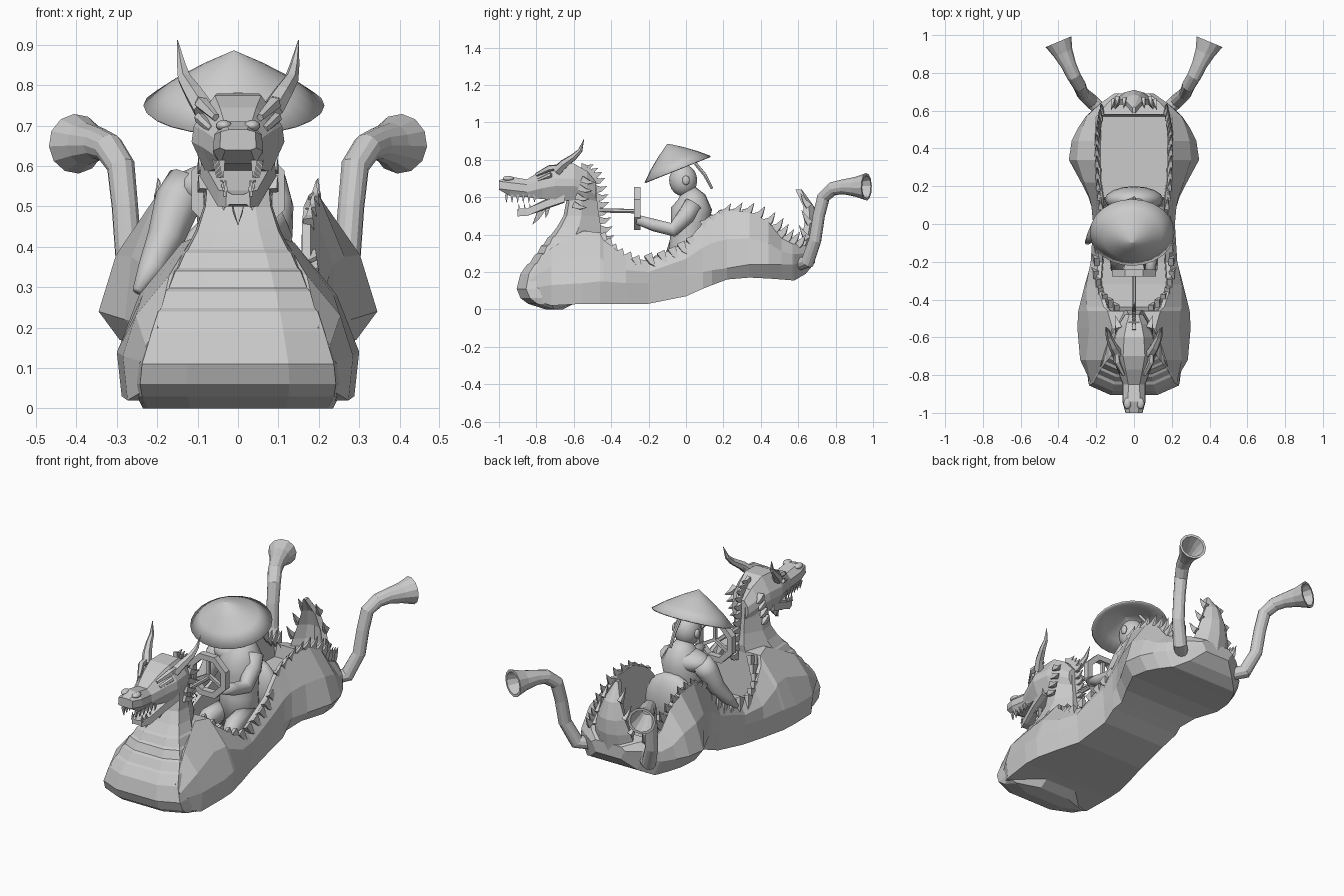
import bpy, bmesh, math
from mathutils import Vector, Matrix

cube = bpy.data.objects.get("Cube")
if cube:
    bpy.data.objects.remove(cube, do_unlink=True)

grey = bpy.data.materials.new("plain_grey")
grey.use_nodes = True
grey.diffuse_color = (0.6, 0.6, 0.6, 1)
grey.node_tree.nodes["Principled BSDF"].inputs["Base Color"].default_value = (0.6, 0.6, 0.6, 1)


def finish(name, bm, smooth=False):
    bmesh.ops.remove_doubles(bm, verts=bm.verts, dist=0.0005)
    bmesh.ops.recalc_face_normals(bm, faces=bm.faces)
    mesh = bpy.data.meshes.new(name)
    bm.to_mesh(mesh)
    bm.free()
    mesh.materials.append(grey)
    obj = bpy.data.objects.new(name, mesh)
    bpy.context.collection.objects.link(obj)
    if smooth:
        mesh.polygons.foreach_set("use_smooth", [True] * len(mesh.polygons))
    return obj


def add_loft(bm, rings, caps=True):
    loops = [[bm.verts.new(p) for p in ring] for ring in rings]
    n = len(loops[0])
    for a, b in zip(loops, loops[1:]):
        for i in range(n):
            j = (i + 1) % n
            bm.faces.new((a[i], a[j], b[j], b[i]))
    if caps:
        bm.faces.new(loops[0][::-1])
        bm.faces.new(loops[-1])


def loft(name, rings, smooth=False):
    bm = bmesh.new()
    add_loft(bm, rings)
    return finish(name, bm, smooth)


def tube_rings(path, radii, n=8):
    """Rings along a path; each ring carries on the frame of the one before."""
    pts = [Vector(p) for p in path]
    rings, side = [], None
    for i, p in enumerate(pts):
        t = (pts[min(i + 1, len(pts) - 1)] - pts[max(i - 1, 0)]).normalized()
        side = t.orthogonal().normalized() if side is None else (side - t * side.dot(t)).normalized()
        up = side.cross(t)
        rings.append([p + radii[i] * (side * math.cos(k * math.tau / n) + up * math.sin(k * math.tau / n))
                      for k in range(n)])
    return rings


def tube(name, path, radii, n=8, smooth=False):
    return loft(name, tube_rings(path, radii, n), smooth)


def scaled(ring, factor):
    centre = sum(ring, Vector()) / len(ring)
    return [centre + (p - centre) * factor for p in ring]


def ellipsoid(name, centre, size):
    bm = bmesh.new()
    bmesh.ops.create_uvsphere(bm, u_segments=16, v_segments=10, radius=1,
                              matrix=Matrix.Translation(centre) @ Matrix.Diagonal((*size, 1)))
    return finish(name, bm, True)


def spikes(name, items, flat=1.0):
    """Each item is base, tip and base radius; flat thins the spikes across x."""
    bm = bmesh.new()
    for base, tip, r in items:
        base, tip = Vector(base), Vector(tip)
        bend = base.lerp(tip, 0.5) - Vector((0, 0, r * 0.3))
        rings = tube_rings([base, bend, tip], [r, r * 0.6, 0.001], 4)
        for ring, c in zip(rings, (base, bend, tip)):
            for p in ring:
                p.x = c.x + (p.x - c.x) * flat
        add_loft(bm, rings)
    return finish(name, bm)


def along(path, count):
    """Even points on a polyline."""
    pts = [Vector(p) for p in path]
    for k in range(count):
        s = k / (count - 1) * (len(pts) - 1)
        i = min(int(s), len(pts) - 2)
        yield pts[i].lerp(pts[i + 1], s - i)


def mirrored(half, make):
    return [make(u, v) for u, v in half] + [make(-u, v) for u, v in reversed(half)]


# Hull: sections along y, with a sunken cockpit and a sunken rear bay
def hull_ring(y, w, zb, zm, tw, zt, floor):
    iw = tw * 0.88
    base = w * (0.96 if y < 0.1 else 0.85)
    half = [(base, zb), (w, zm), (w * 0.55 + tw * 0.45 + 0.02, (zm + zt) / 2),
            (tw, zt), (iw, zt), (iw * 0.97, floor), (iw * 0.4, floor)]
    return mirrored(half, lambda x, z: Vector((x, y, z)))


hull_rows = [
    (-0.84, .215, .06, .11, .20, .20, .20), (-0.72, .285, .02, .13, .17, .33, .33),
    (-0.55, .30, .03, .14, .115, .42, .42), (-0.46, .295, .03, .15, .14, .41, .41),
    (-0.44, .29, .03, .15, .16, .37, .16), (-0.32, .26, .03, .14, .20, .28, .15),
    (-0.20, .225, .03, .14, .19, .26, .15), (0.0, .21, .07, .18, .18, .36, .18),
    (0.09, .225, .11, .20, .18, .46, .22), (0.14, .24, .13, .21, .185, .50, .28),
    (0.22, .28, .16, .22, .20, .53, .28), (0.34, .345, .17, .24, .205, .52, .28),
    (0.44, .33, .165, .24, .205, .47, .28), (0.51, .295, .16, .24, .205, .38, .28),
    (0.57, .255, .155, .24, .20, .35, .28), (0.58, .245, .155, .24, .19, .35, .35),
    (0.64, .17, .19, .26, .14, .34, .34), (0.69, .09, .25, .28, .08, .32, .32)]
loft("hull", [hull_ring(*r) for r in hull_rows])
ellipsoid("seat_back", (0, .13, .34), (.155, .07, .16))


# Chest and neck: stepped belly bands rising to the head
def neck_ring(z, w, front, back):
    c = (front + back) / 2
    half = [(w * 0.5, front), (w * 0.95, front + w * 0.2), (w, c), (w * 0.4, back)]
    return mirrored(half, lambda x, y: Vector((x, y, z)))


neck_rows = [(0, .235, -.75, -.66), (.03, .25, -.845, -.6), (.06, .255, -.885, -.58), (.11, .25, -.905, -.55),
             (.19, .225, -.885, -.5)]
for z, w, y in [(.24, .2, -.84), (.29, .18, -.80), (.34, .155, -.765), (.385, .13, -.73)]:
    neck_rows += [(z, w + 0.008, y - 0.01, -.47), (z + 0.008, w, y + 0.005, -.46)]
neck_rows += [(.44, .105, -.69, -.455), (.50, .085, -.655, -.465), (.58, .078, -.64, -.475),
              (.66, .08, -.66, -.48), (.73, .07, -.68, -.52)]
loft("chest_and_neck", [neck_ring(*r) for r in neck_rows])


# Head and jaw
def head_ring(y, w, lo, hi):
    mid = (lo + hi) / 2
    half = [(w * 0.7, lo), (w, mid - 0.02), (w * 0.95, mid + 0.02), (w * 0.5, hi)]
    return mirrored(half, lambda x, z: Vector((x, y, z)))


head_rows = [(-.48, .05, .58, .68), (-.53, .08, .58, .74), (-.60, .105, .58, .78), (-.70, .115, .585, .775),
             (-.77, .09, .59, .745), (-.85, .06, .60, .695), (-.94, .062, .605, .71), (-1.0, .045, .64, .69)]
loft("head", [head_ring(*r) for r in head_rows])
jaw_rows = [(-.65, .095, .57, .62), (-.75, .075, .535, .59), (-.85, .05, .50, .54), (-.90, .03, .505, .53)]
loft("lower_jaw", [head_ring(*r) for r in jaw_rows])

teeth, cheeks = [], []
for s in (-1, 1):
    tag = "left" if s > 0 else "right"
    tube("horn_" + tag, [(s * .085, -.69, .74), (s * .11, -.65, .78), (s * .132, -.60, .815),
                         (s * .14, -.565, .85), (s * .15, -.545, .912)], [.028, .024, .018, .012, .001], 6)
    tube("brow_" + tag, [(s * .055, -.80, .72), (s * .09, -.73, .755), (s * .095, -.64, .765)],
         [.01, .018, .01], 5)
    tube("eye_" + tag, [(s * .065, -.79, .69), (s * .096, -.72, .72)], [.01, .014], 6)
    ellipsoid("nostril_" + tag, (s * .035, -.95, .70), (.02, .03, .014))
    for k in range(6):
        y = -.96 + k * 0.03
        teeth.append(((s * (.04 + k * .003), y, .615), (s * (.037 + k * .003), y, .57), .011))
        teeth.append(((s * (.03 + k * .004), y + .07, .525), (s * (.03 + k * .004), y + .065, .565), .01))
    for k in range(4):
        z = .56 + k * 0.045
        cheeks.append(((s * .08, -.60 + k * .015, z), (s * .1, -.53 + k * .015, z - .015), .025))
spikes("teeth", teeth)
spikes("cheek_fins", cheeks)
spikes("beard", [((0, -.77, .54), (0, -.82, .455), .028), ((.04, -.74, .55), (.035, -.75, .49), .02),
                 ((-.04, -.74, .55), (-.035, -.75, .49), .02)])

# Spines: mane, cockpit rim and rear ridge
mane_path = [(0, -.56, .76), (0, -.50, .71), (0, -.48, .6), (0, -.47, .5), (0, -.45, .38)]
spikes("mane", [(p, p + Vector((0, .065, .015)), .032) for p in along(mane_path, 11)], 0.5)
rim, ridge = [], []
for s in (-1, 1):
    rim_path = [(s * .09, -.45, .40), (s * .17, -.38, .32), (s * .20, -.27, .275), (s * .19, -.1, .31),
                (s * .18, .02, .38)]
    rim += [(p, p + Vector((s * .025, .04, -.06)), .032) for p in along(rim_path, 11)]
    ridge_path = [(s * .175, .09, .45), (s * .19, .2, .51), (s * .195, .34, .51), (s * .195, .46, .44),
                  (s * .185, .52, .37), (s * .17, .59, .34)]
    ridge += [(p, p + Vector((s * .005, .05, .06)), .036) for p in along(ridge_path, 12)]
spikes("rim_spines", rim, 0.6)
spikes("ridge_spines", ridge, 0.5)

# Tail: curved pointed shell with spines on its edges
tail_rings, tail_spines = [], []
for z, w, y in [(.28, .13, .67), (.38, .11, .69), (.46, .085, .69), (.55, .05, .665), (.64, .008, .60)]:
    outer = [Vector((w * t, y + .02 - w * .55 * t * t, z)) for t in (-1, -.5, 0, .5, 1)]
    inner = [p + Vector((-p.x * .15, -.03, 0)) for p in reversed(outer)]
    tail_rings.append(outer + inner)
    if z < .6:
        tail_spines += [(p, p + Vector((p.x * .1, -.045, .07)), .025) for p in (outer[0], outer[4])]
loft("tail", tail_rings)
spikes("tail_spines", tail_spines, 0.6)

# Exhaust pipes with flared hollow ends
for s in (-1, 1):
    path = [(.15, .58, .235), (.225, .65, .255), (.27, .69, .37), (.28, .71, .50), (.29, .735, .60),
            (.32, .785, .645), (.345, .84, .655), (.375, .905, .655), (.40, .965, .655)]
    rings = tube_rings([(s * x, y, z) for x, y, z in path],
                       [.034, .038, .034, .033, .035, .037, .04, .053, .074], 12)
    rings += [scaled(rings[-1], .82), scaled(rings[-2], .8), scaled(rings[-3], .6)]
    loft("exhaust_left" if s > 0 else "exhaust_right", rings)

# Steering wheel and column
bm = bmesh.new()
profile = [(.125, -.018), (.125, .018), (.092, .018), (.092, -.018)]
add_loft(bm, [[Vector((r * math.cos(a), -.26 + d, .54 + r * math.sin(a))) for r, d in profile]
              for a in [(k + .5) * math.tau / 8 for k in range(9)]], False)
finish("steering_wheel", bm)
for k in range(3):
    a = math.pi / 2 + k * math.tau / 3
    tube("wheel_spoke", [(0, -.26, .54), (.1 * math.cos(a), -.26, .54 + .1 * math.sin(a))], [.012, .012], 4)
tube("steering_column", [(0, -.48, .53), (0, -.27, .525)], [.012, .012], 6)

# Rider: body, limbs and head
tube("torso", [(0, .01, .18), (0, .01, .34), (0, .02, .45), (0, .03, .54), (0, .03, .60), (0, .01, .64)],
     [.11, .10, .10, .11, .075, .04], 14, True)
ellipsoid("shoulders", (-.03, .03, .55), (.135, .085, .06))
ellipsoid("rider_head", (0, -.015, .69), (.07, .075, .085))
for s in (-1, 1):
    ellipsoid("ear", (s * .07, 0, .69), (.012, .02, .025))
    tube("thigh", [(s * .06, .0, .24), (s * .08, -.15, .24), (s * .09, -.24, .17)], [.06, .05, .035], 10, True)
tube("left_arm", [(.07, .04, .56), (.09, 0, .50), (.095, -.07, .425), (.09, -.17, .45), (.085, -.26, .48)],
     [.052, .048, .04, .034, .026], 10, True)
tube("right_arm", [(-.12, .04, .56), (-.15, .02, .51), (-.18, -.01, .42), (-.215, -.06, .345), (-.25, -.10, .29)],
     [.056, .058, .046, .034, .012], 10, True)
tube("hair_braid", [(0, .05, .78), (0, .10, .72), (0, .14, .645)], [.01, .01, .008], 6)

# Wide conical hat, tilted forward
hat_rings = [[Vector((r * 1.18 * math.cos(k * math.tau / 24), r * math.sin(k * math.tau / 24), z))
              for k in range(24)]
             for r, z in [(.003, .145), (.07, .10), (.135, .05), (.19, 0), (.185, -.006), (.12, .03), (.003, .09)]]
hat = loft("straw_hat", hat_rings, True)
hat.matrix_world = Matrix.Translation((-.01, -.045, .75)) @ Matrix.Rotation(math.radians(21.8), 4, 'X')
